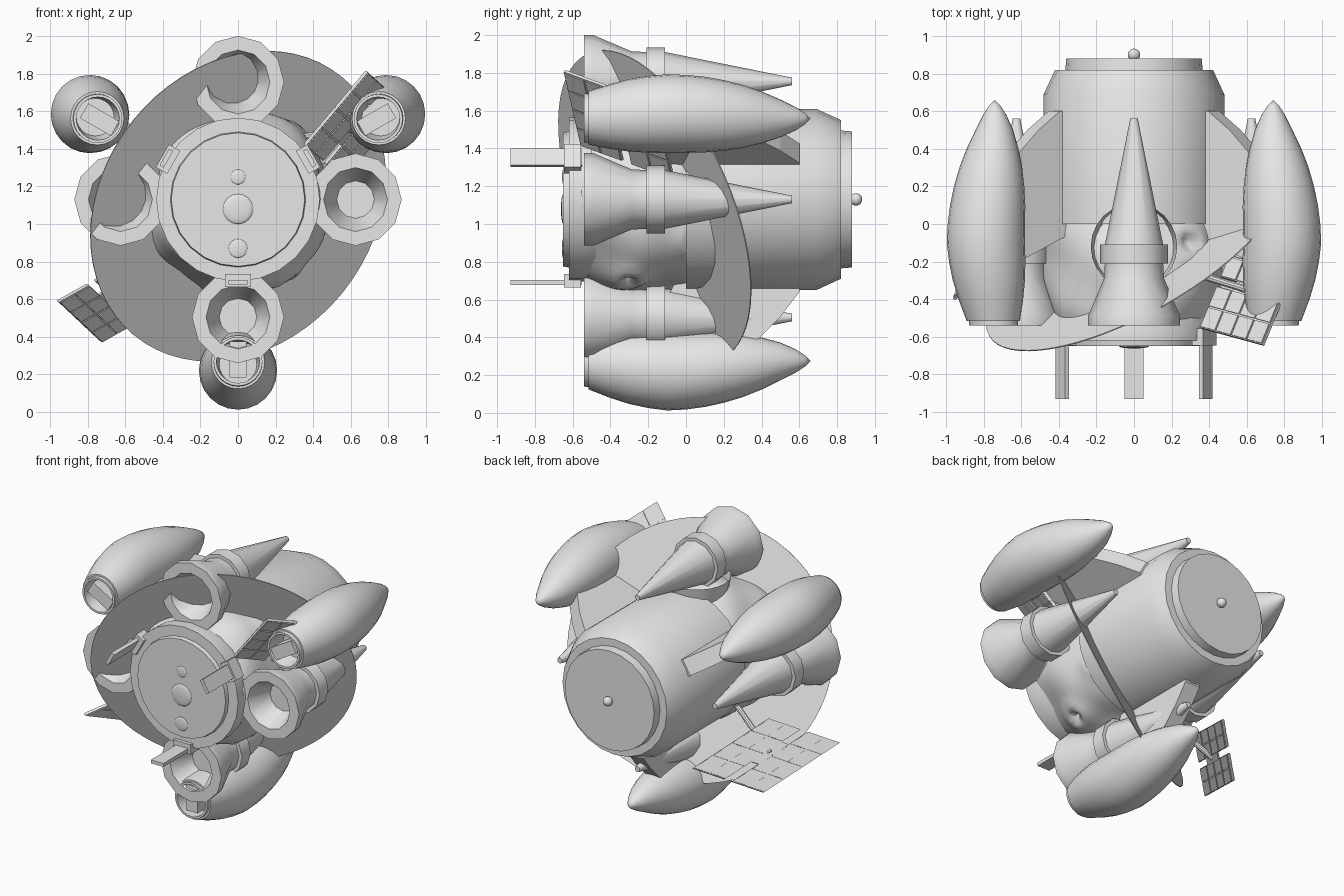
import bpy, bmesh, math
from mathutils import Vector, Matrix

cube = bpy.data.objects.get("Cube")
if cube:
    bpy.data.objects.remove(cube)

grey = bpy.data.materials.new("light grey")
grey.use_nodes = True
grey.diffuse_color = (0.8, 0.8, 0.8, 1)
grey.node_tree.nodes["Principled BSDF"].inputs["Base Color"].default_value = (0.8, 0.8, 0.8, 1)

AXIS = 1.13  # height of the hull axis, which runs along y
POD_ANGLES = [math.radians(a) for a in (30, 150, 270)]


def finish(name, bm, smooth=35):
    bmesh.ops.remove_doubles(bm, verts=bm.verts, dist=0.0005)
    bmesh.ops.recalc_face_normals(bm, faces=bm.faces)
    mesh = bpy.data.meshes.new(name)
    bm.to_mesh(mesh)
    bm.free()
    obj = bpy.data.objects.new(name, mesh)
    bpy.context.collection.objects.link(obj)
    mesh.materials.append(grey)
    if smooth:
        bpy.ops.object.select_all(action='DESELECT')
        obj.select_set(True)
        bpy.context.view_layer.objects.active = obj
        bpy.ops.object.shade_smooth_by_angle(angle=math.radians(smooth))
    return obj


def radial(angle, dist, y):
    return Vector((dist * math.cos(angle), y, AXIS + dist * math.sin(angle)))


def lathe(name, profile, segs, center=(0, AXIS), shift=None, bump=None, smooth=35):
    """Turn (y, radius) points around a line parallel to y."""
    bm = bmesh.new()
    rings = []
    for y, r in profile:
        off = shift(y) if shift else Vector((0, 0))
        ring = []
        for i in range(segs):
            t = 2 * math.pi * i / segs
            rr = r + (bump(t, y) if bump else 0)
            ring.append(bm.verts.new((center[0] + off[0] + rr * math.cos(t), y,
                                      center[1] + off[1] + rr * math.sin(t))))
        rings.append(ring)
    for a, b in zip(rings, rings[1:]):
        for i in range(segs):
            j = (i + 1) % segs
            bm.faces.new((a[i], a[j], b[j], b[i]))
    return finish(name, bm, smooth)


def slab(bm, center, u, v, w):
    """Add a box from its centre and three full edge vectors."""
    m = Matrix((u, v, w)).transposed().to_4x4()
    m.translation = center
    bmesh.ops.create_cube(bm, size=1, matrix=m)


# Hull: rear drum with chamfer and end plate
lathe("rear_hull", [(0, 0), (0, 0.48), (0.69, 0.48), (0.82, 0.42), (0.82, 0.365),
                    (0.88, 0.36), (0.88, 0)], 24)
bm = bmesh.new()
bmesh.ops.create_uvsphere(bm, u_segments=16, v_segments=10, radius=0.033,
                          matrix=Matrix.Translation((0, 0.9, AXIS)))
finish("rear_knob", bm)

# Hull: front collar and hatch
lathe("front_collar", [(-0.4, 0.4), (-0.52, 0.435), (-0.62, 0.435), (-0.62, 0.36),
                       (-0.65, 0.355), (-0.65, 0)], 24)
bm = bmesh.new()
for z, size in ((1.25, 0.04), (1.08, 0.08), (0.87, 0.05)):
    bmesh.ops.create_uvsphere(bm, u_segments=16, v_segments=8, radius=size,
                              matrix=Matrix.Translation((0, -0.65, z)) @ Matrix.Diagonal((1, 0.15, 1, 1)))
finish("hatch_bumps", bm)

# Rocky middle section with craters
CRATERS = [(-100, -0.17, 0.09), (-28, 0.06, 0.11), (52, -0.1, 0.12), (-150, -0.2, 0.12), (-60, -0.3, 0.1)]


def rock(t, y):
    h = 0.012 * math.sin(5 * t + 9 * y) + 0.01 * math.sin(3 * t - 14 * y)
    for deg, cy, size in CRATERS:
        da = (t - math.radians(deg) + math.pi) % (2 * math.pi) - math.pi
        d = math.hypot(da * 0.5, y - cy) / size
        h += 0.07 * math.exp(-d * d) - 0.09 * math.exp(-d * d * 6)
    return h


lathe("rocky_section", [(-0.58 + 0.025 * i, 0.39 + 0.09 * math.sin(math.pi * i / 28) ** 0.7)
                        for i in range(29)], 72, bump=rock, smooth=60)

# Four thrusters around the hull
BELL = [(-0.38, 0), (-0.38, 0.1), (-0.54, 0.17), (-0.54, 0.245), (-0.49, 0.245),
        (-0.29, 0.16), (-0.21, 0.155), (-0.21, 0.18), (-0.11, 0.18), (-0.11, 0.155),
        (0.56, 0.02), (0.56, 0)]
for i, side in enumerate(("left", "top", "right", "bottom")):
    c = radial(math.pi / 2 * i, 0.625, 0)
    lathe(side + "_thruster", BELL, 12, (c.x, c.z))
# Flared mount below the top thruster
bm = bmesh.new()
bmesh.ops.create_cone(bm, cap_ends=False, segments=24, radius1=0.2, radius2=0.23, depth=0.16,
                      matrix=Matrix.Translation((0, -0.12, AXIS + 0.45)))
finish("top_thruster_mount", bm)

# Three pods with fins, docking prongs and nozzle blades
POD = [(-0.42, 0), (-0.42, 0.1), (-0.54, 0.115), (-0.54, 0.13), (-0.515, 0.13), (-0.515, 0.142),
       (-0.4, 0.172), (-0.3, 0.192), (-0.2, 0.203), (-0.1, 0.208), (0, 0.206), (0.1, 0.2),
       (0.2, 0.187), (0.3, 0.167), (0.4, 0.138), (0.5, 0.1), (0.58, 0.062), (0.63, 0.03), (0.66, 0)]
FIN = [(0.6, 0.42), (0.6, 0.49), (0.5, 0.62), (0.38, 0.74), (-0.2, 0.74), (-0.05, 0.42)]
for side, a in zip(("left", "right", "bottom"), POD_ANGLES):
    out = Vector((math.cos(a), 0, math.sin(a)))
    tan = Vector((-math.sin(a), 0, math.cos(a)))
    along = Vector((0, 1, 0))

    def bend(y):
        k = 0.055 * min(1, abs(y + 0.08) / (0.6 if y > -0.08 else 0.5)) ** 1.3
        return Vector((-k * math.cos(a), -k * math.sin(a)))

    c = radial(a, 0.91, 0)
    lathe(side + "_pod", POD, 24, (c.x, c.z), shift=bend)

    bm = bmesh.new()
    ends = [[bm.verts.new(radial(a, r, y) + tan * s) for y, r in FIN] for s in (-0.06, 0.06)]
    bm.faces.new(ends[0])
    bm.faces.new(ends[1])
    for i in range(len(FIN)):
        j = (i + 1) % len(FIN)
        bm.faces.new((ends[0][i], ends[0][j], ends[1][j], ends[1][i]))
    finish(side + "_fin", bm, 0)

    bm = bmesh.new()
    slab(bm, radial(a, 0.44, -0.74), out * 0.025, along * 0.38, tan * 0.1)
    slab(bm, radial(a, 0.43, -0.6), out * 0.07, along * 0.09, tan * 0.14)
    finish(side + "_prong", bm, 0)

    bm = bmesh.new()
    slab(bm, radial(a, 0.85, -0.47), out * 0.19, along * 0.12, tan * 0.09)
    finish(side + "_nozzle_blade", bm, 0)


# Solar panels: two plates side by side, each with raised cells
def solar_wing(name, corner, long, short, arm_root):
    corner, long, short = Vector(corner), Vector(long), Vector(short)
    n = long.cross(short).normalized()
    for k in range(2):
        start = corner + short * 1.22 * k
        bm = bmesh.new()
        slab(bm, start + long / 2 + short / 2, long, short, n * 0.016)
        for i in range(4):
            for j in range(2):
                slab(bm, start + long * (i + 0.5) / 4 + short * (j + 0.5) / 2,
                     long * 0.23, short * 0.46, n * 0.028)
        finish(name + "_panel_" + str(k + 1), bm, 0)
    hub = corner + long * 0.55 + short * 1.11
    bm = bmesh.new()
    root = Vector(arm_root)
    arm = root - hub
    rot = arm.to_track_quat('Z', 'Y').to_matrix().to_4x4()
    bmesh.ops.create_cone(bm, cap_ends=True, segments=10, radius1=0.02, radius2=0.02, depth=arm.length,
                          matrix=Matrix.Translation((root + hub) / 2) @ rot)
    slab(bm, hub, long * 0.4, short * 0.3, n * 0.012)
    finish(name + "_arm", bm)


solar_wing("left_wing", (0.686, -0.644, 1.81), (-0.33, 0.09, -0.39), (0.09, 0.22, -0.08), (0.28, -0.25, 1.45))
solar_wing("right_wing", (-0.73, 0.15, 0.375), (-0.227, -0.55, 0.213), (0.16, 0.14, 0.09), (-0.3, -0.1, 0.85))

# Large tilted dish cutting through the hull
bm = bmesh.new()
tilt = Vector((-0.456, 0.816, 0.354)).to_track_quat('Z', 'Y').to_matrix().to_4x4()
bmesh.ops.create_cone(bm, cap_ends=True, segments=64, radius1=0.882, radius2=0.882, depth=0.006,
                      matrix=Matrix.Translation((0, -0.165, 1.095)) @ tilt)
finish("tilted_disc", bm)
